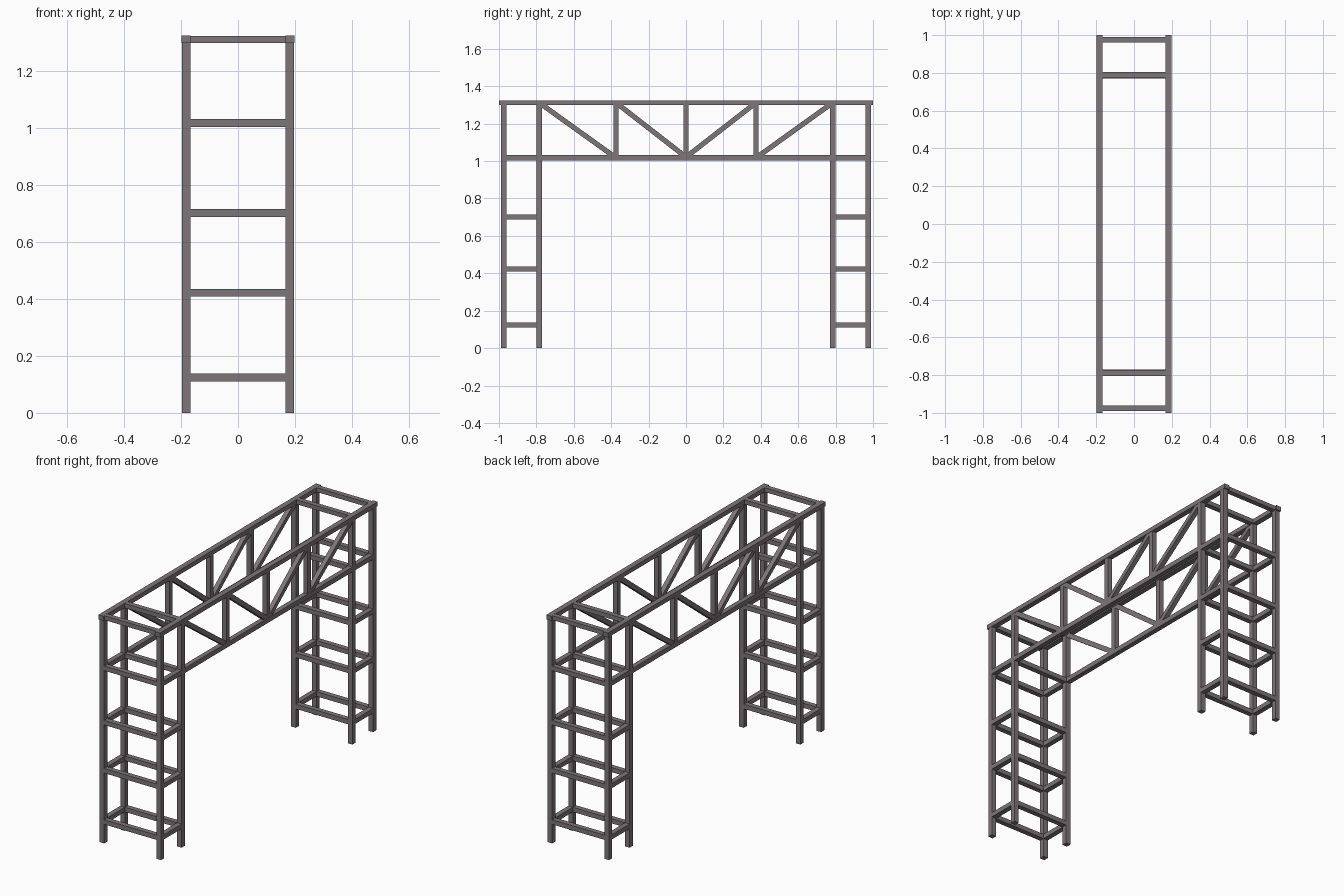
import bpy, bmesh
from mathutils import Matrix, Vector

if "Cube" in bpy.data.objects:
    bpy.data.objects.remove(bpy.data.objects["Cube"])

steel = bpy.data.materials.new("dark_steel")
steel.diffuse_color = (0.21, 0.18, 0.19, 1)
steel.use_nodes = True
steel.node_tree.nodes["Principled BSDF"].inputs["Base Color"].default_value = steel.diffuse_color

BAR = 0.03           # square tube size
TOP = 1.325          # overall height
X = 0.1825           # side frame centre
Y_IN, Y_OUT = 0.785, 0.975
Z_TOP, Z_LOW = TOP - 0.013, 1.018


def beams(name, segments, w=BAR, h=BAR):
    """One object made of straight bars; w is the x (or y) width, h the other."""
    bm = bmesh.new()
    for a, b in segments:
        a, b = Vector(a), Vector(b)
        d = (b - a).normalized()
        side = Vector((1, 0, 0)) if abs(d.x) < 0.5 else Vector((0, 1, 0))
        up = d.cross(side)
        rot = Matrix((side, up, d)).transposed().to_4x4()
        m = Matrix.Translation((a + b) / 2) @ rot @ Matrix.Diagonal((w, h, (b - a).length, 1))
        bmesh.ops.create_cube(bm, size=1, matrix=m)
    bmesh.ops.recalc_face_normals(bm, faces=bm.faces)
    me = bpy.data.meshes.new(name)
    bm.to_mesh(me)
    bm.free()
    me.materials.append(steel)
    ob = bpy.data.objects.new(name, me)
    bpy.context.collection.objects.link(ob)
    return ob


# Two four-legged towers with rings of rungs
for s, end in ((-1, "front"), (1, "back")):
    for x, lr in ((-X, "left"), (X, "right")):
        for y, io in ((Y_IN, "inner"), (Y_OUT, "outer")):
            beams(f"{end}_{lr}_{io}_leg", [((x, s * y, 0), (x, s * y, TOP - 0.025))])
    for i, z in enumerate((0.124, 0.422, 0.702, Z_LOW)):
        ring = [((-X + BAR / 2, s * y, z), (X - BAR / 2, s * y, z)) for y in (Y_IN, Y_OUT)]
        if z != Z_LOW:   # the lower chord closes the sides of the top ring
            ring += [((x, s * (Y_IN + BAR / 2), z), (x, s * (Y_OUT - BAR / 2), z)) for x in (-X, X)]
        beams(f"{end}_rung_ring_{i + 1}", ring, h=0.027)
    # Cross bars between the top chords
    beams(f"{end}_top_cross_bars",
          [((-X + 0.015, s * y, Z_TOP), (X - 0.015, s * y, Z_TOP)) for y in (Y_IN + 0.004, Y_OUT)],
          h=0.025)

# Side trusses: chords, posts and diagonals
for x, lr in ((-X, "left"), (X, "right")):
    beams(f"{lr}_top_chord", [((x, -1, Z_TOP), (x, 1, Z_TOP))], w=0.032, h=0.026)
    beams(f"{lr}_lower_chord", [((x, -Y_OUT + 0.015, Z_LOW), (x, Y_OUT - 0.015, Z_LOW))], w=0.029, h=0.028)
    beams(f"{lr}_truss_posts",
          [((x, y, Z_LOW), (x, y, Z_TOP)) for y in (-0.374, 0, 0.374)], w=0.028, h=0.028)
    beams(f"{lr}_truss_diagonals",
          [((x, s * a, 1.305), (x, s * b, 1.025))
           for s in (-1, 1) for a, b in ((0.775, 0.385), (0.365, 0.005))], w=0.027, h=0.027)
